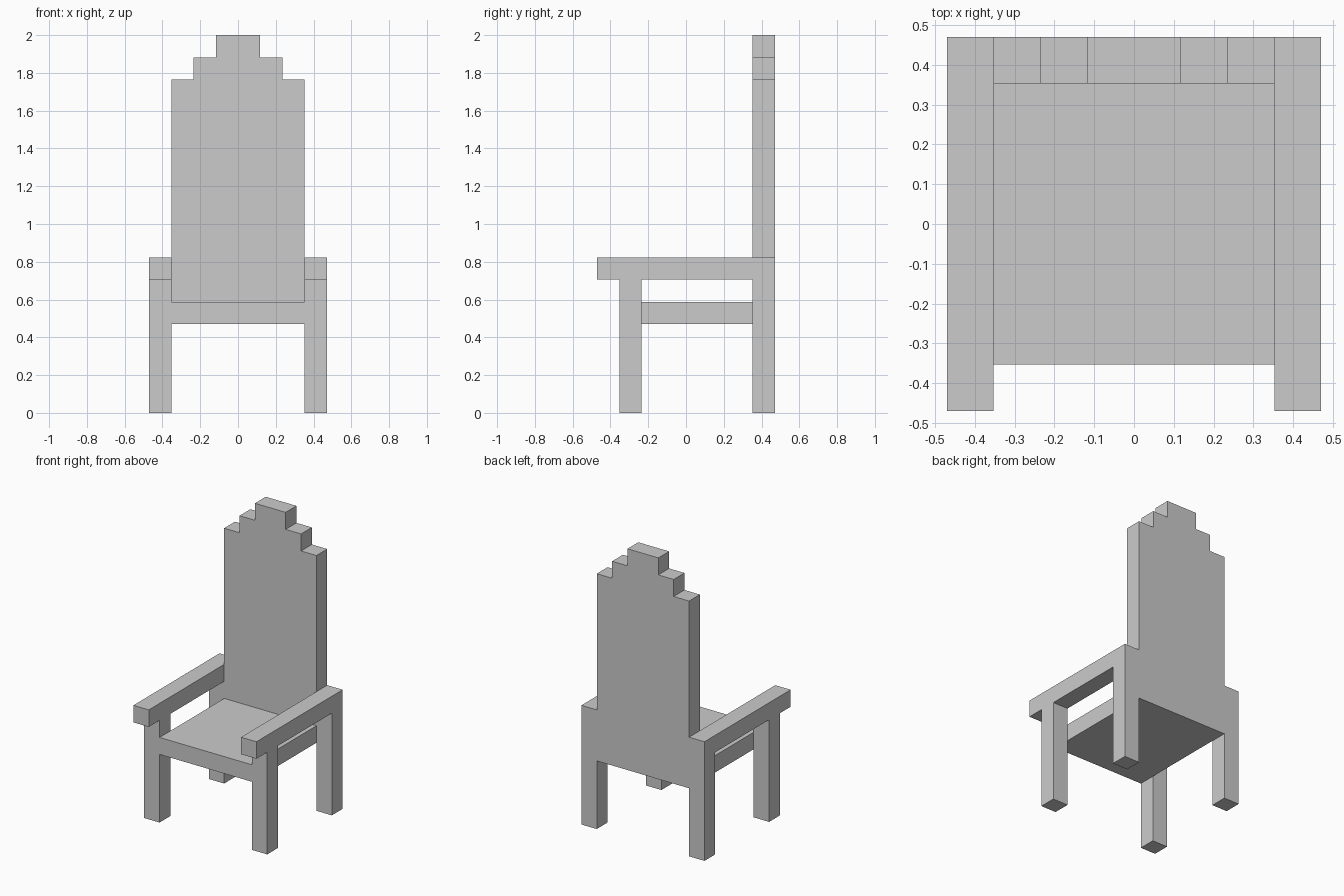
import bpy
import bmesh
from mathutils import Vector

if "Cube" in bpy.data.objects:
    bpy.data.objects.remove(bpy.data.objects["Cube"])

U = 2 / 17  # grid step: the chair is 17 steps tall


def extrude_profile(name, points, place, start, end):
    """Extrude a 2D outline (in grid steps) from start to end along its third axis."""
    bm = bmesh.new()
    face = bm.faces.new([bm.verts.new(place(a, b, start)) for a, b in points])
    moved = bmesh.ops.extrude_face_region(bm, geom=[face], use_keep_orig=True)["geom"]
    shift = place(0, 0, end) - place(0, 0, start)
    bmesh.ops.translate(bm, vec=shift, verts=[g for g in moved if isinstance(g, bmesh.types.BMVert)])
    bmesh.ops.recalc_face_normals(bm, faces=bm.faces[:])
    mesh = bpy.data.meshes.new(name)
    bm.to_mesh(mesh)
    bm.free()
    obj = bpy.data.objects.new(name, mesh)
    bpy.context.collection.objects.link(obj)
    return obj


def side_plane(y, z, x):
    return Vector((x, y, z)) * U


def front_plane(x, z, y):
    return Vector((x, y, z)) * U


# Side frames: front leg, back leg and overhanging armrest in one outline
side = [(-4, 6), (-3, 6), (-3, 0), (-2, 0), (-2, 6),
        (3, 6), (3, 0), (4, 0), (4, 7), (-4, 7)]
for name, x in (("left_leg_and_armrest", -4), ("right_leg_and_armrest", 3)):
    extrude_profile(name, side, side_plane, x, x + 1)

# Seat slab between the side frames
extrude_profile("seat", [(-3, 4), (3, 4), (3, 5), (-3, 5)], front_plane, -3, 3)

# Backrest with stepped top, mirrored about the centre
half = [(3, 4), (3, 15), (2, 15), (2, 16), (1, 16), (1, 17)]
extrude_profile("backrest", half + [(-x, z) for x, z in reversed(half)], front_plane, 3, 4)
